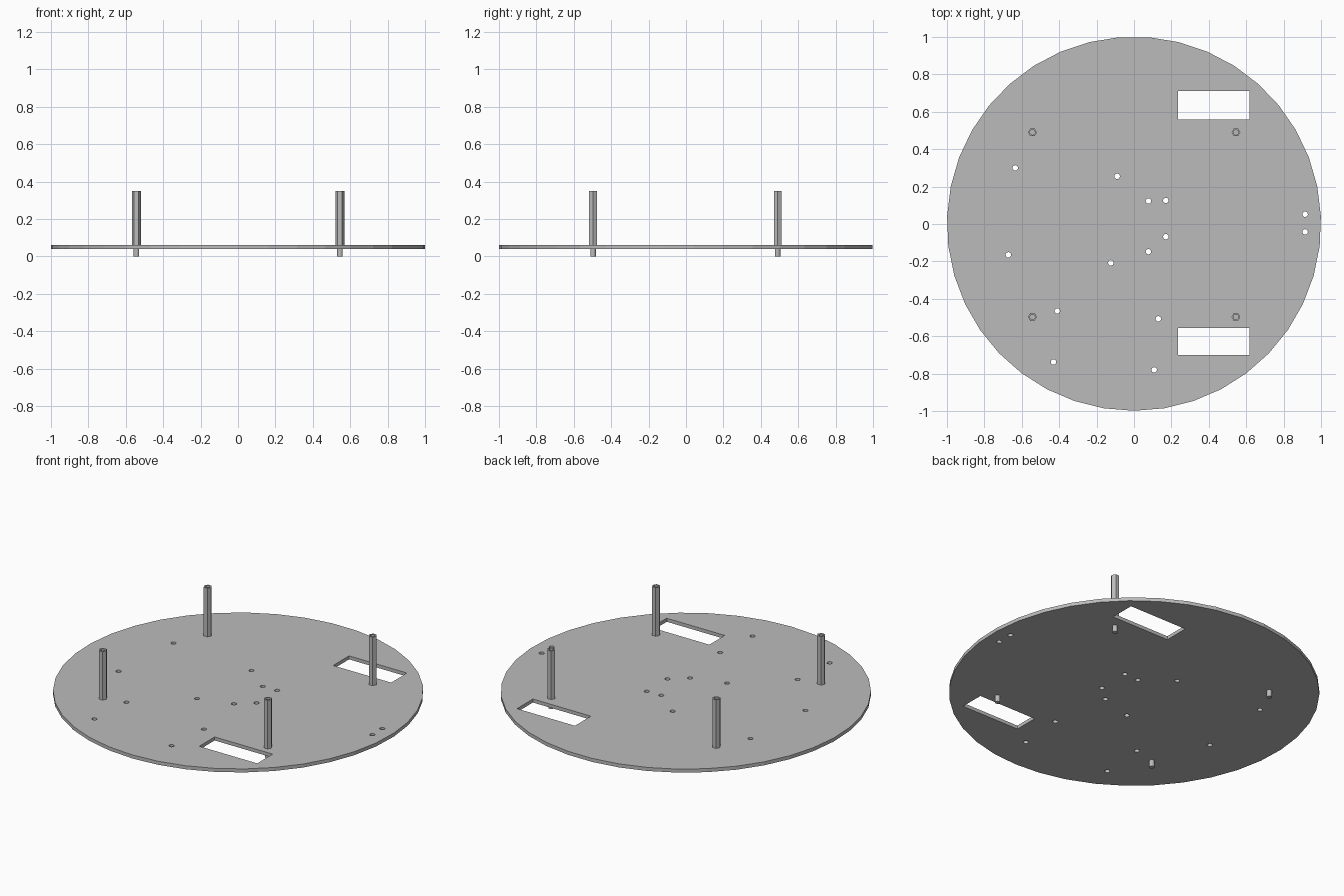
import bpy
import bmesh
from math import pi
from mathutils import Matrix

cube = bpy.data.objects.get("Cube")
if cube:
    bpy.data.objects.remove(cube, do_unlink=True)

grey = bpy.data.materials.new("mid grey")
grey.use_nodes = True
colour = (0.5, 0.5, 0.5, 1)
grey.diffuse_color = colour
grey.node_tree.nodes["Principled BSDF"].inputs["Base Color"].default_value = colour

PLATE_BOTTOM, PLATE_TOP, POST_TOP = 0.04, 0.061, 0.35


def make_object(name, bm):
    mesh = bpy.data.meshes.new(name)
    bmesh.ops.recalc_face_normals(bm, faces=bm.faces)
    bm.to_mesh(mesh)
    bm.free()
    mesh.materials.append(grey)
    obj = bpy.data.objects.new(name, mesh)
    bpy.context.collection.objects.link(obj)
    return obj


def add_prism(bm, x, y, z0, z1, radius, sides, turn=0.0):
    """Upright prism with its first corner turned from +x."""
    matrix = Matrix.Translation((x, y, (z0 + z1) / 2)) @ Matrix.Rotation(turn, 4, 'Z')
    bmesh.ops.create_cone(bm, cap_ends=True, segments=sides, radius1=radius,
                          radius2=radius, depth=z1 - z0, matrix=matrix)


def add_box(bm, x0, x1, y0, y1, z0, z1):
    centre = Matrix.Translation(((x0 + x1) / 2, (y0 + y1) / 2, (z0 + z1) / 2))
    bmesh.ops.create_cube(bm, size=1,
                          matrix=centre @ Matrix.Diagonal((x1 - x0, y1 - y0, z1 - z0, 1)))


def cut(obj, cutter):
    """Subtract the cutter and keep it hidden."""
    mod = obj.modifiers.new("cutouts", 'BOOLEAN')
    mod.operation = 'DIFFERENCE'
    mod.solver = 'EXACT'
    mod.object = cutter
    cutter.hide_render = True
    cutter.hide_viewport = True
    cutter.display_type = 'WIRE'


# Round base plate; create_cone puts its first corner on +y
bm = bmesh.new()
add_prism(bm, 0, 0.0015, PLATE_BOTTOM, PLATE_TOP, 1.0, 39, pi)
plate = make_object("base_plate", bm)

# Screw holes and the two wheel slots
holes = [(-0.635, 0.30), (-0.09, 0.255), (0.077, 0.123), (0.17, 0.126),
         (0.17, -0.068), (0.077, -0.148), (-0.124, -0.208), (-0.672, -0.165),
         (-0.41, -0.465), (0.13, -0.507), (-0.43, -0.738), (0.108, -0.78),
         (0.915, 0.052), (0.915, -0.042)]
bm = bmesh.new()
for x, y in holes:
    add_prism(bm, x, y, 0, 0.1, 0.0145, 16)
for y0, y1 in ((0.56, 0.71), (-0.70, -0.555)):
    add_box(bm, 0.235, 0.617, y0, y1, 0, 0.1)
cut(plate, make_object("plate_cutter", bm))


def standoff(name, x, y):
    # Hexagonal post with a blind threaded bore on top
    bm = bmesh.new()
    add_prism(bm, x, y, PLATE_TOP, POST_TOP, 0.0235, 6, pi / 2)
    post = make_object(name + "_post", bm)
    bm = bmesh.new()
    add_prism(bm, x, y, POST_TOP - 0.1, POST_TOP + 0.05, 0.0135, 16)
    cut(post, make_object(name + "_bore_cutter", bm))
    # Round stud passing down through the plate
    bm = bmesh.new()
    add_prism(bm, x, y, 0, PLATE_TOP, 0.0145, 16)
    make_object(name + "_stud", bm)


for side, x in (("left", 0.545), ("right", -0.543)):
    for end, y in (("front", -0.497), ("back", 0.49)):
        standoff(end + "_" + side, x, y)
